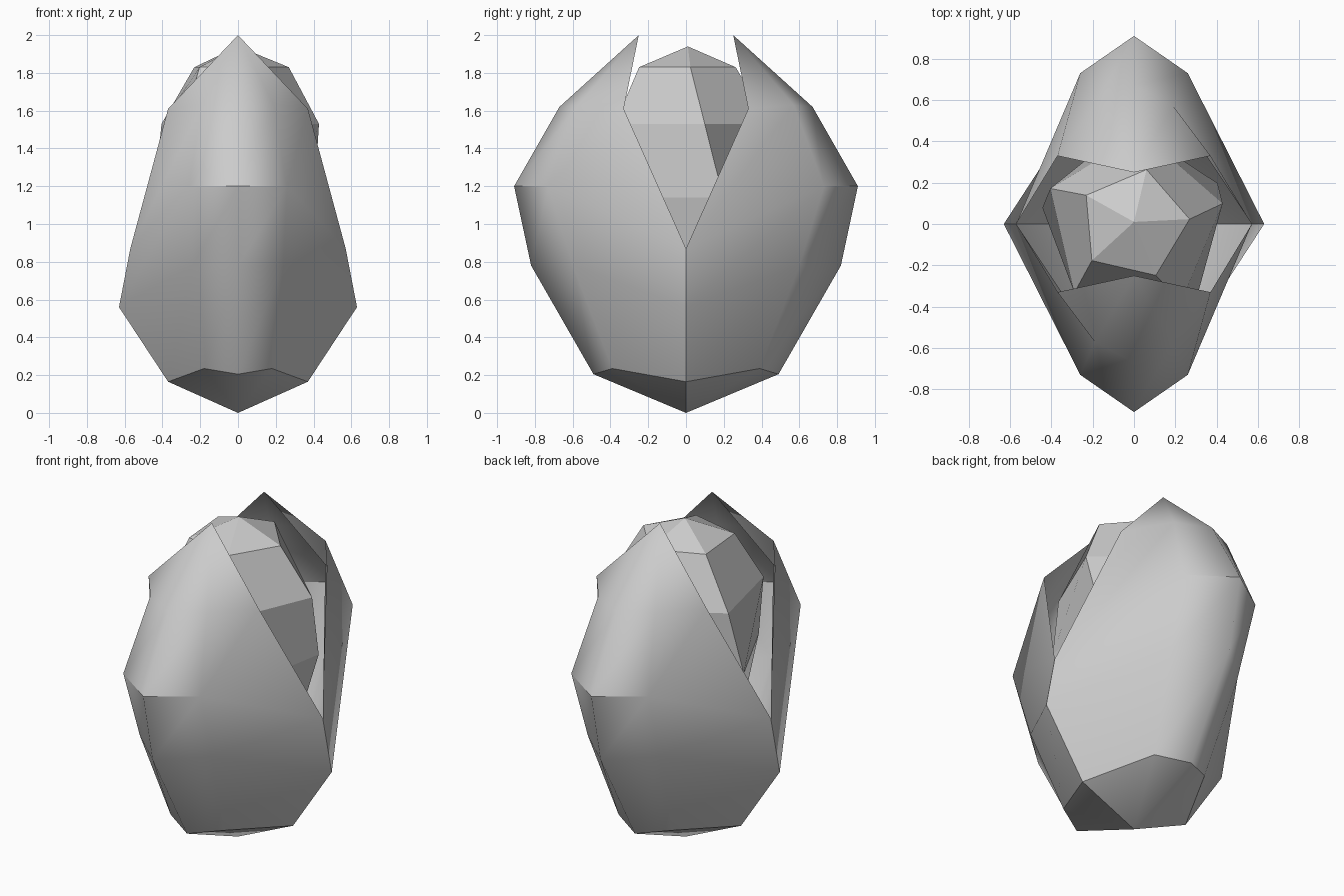
import bpy, bmesh
from math import sin, cos, radians, pi

if "Cube" in bpy.data.objects:
    bpy.data.objects.remove(bpy.data.objects["Cube"])


def finish(bm, name):
    mesh = bpy.data.meshes.new(name)
    bm.to_mesh(mesh)
    bm.free()
    obj = bpy.data.objects.new(name, mesh)
    bpy.context.collection.objects.link(obj)
    return obj


def loft(bm, top, rings, bottom, closed):
    """Skin rings of points between two pole points, faces outward."""
    t, b = bm.verts.new(top), bm.verts.new(bottom)
    rows = [[bm.verts.new(p) for p in ring] for ring in rings]
    n = len(rows[0])
    for i in range(n if closed else n - 1):
        j = (i + 1) % n
        bm.faces.new((t, rows[0][i], rows[0][j]))
        for up, low in zip(rows, rows[1:]):
            bm.faces.new((up[j], up[i], low[i], low[j]))
        bm.faces.new((b, rows[-1][j], rows[-1][i]))
    return rows


# Pod shell: each row is centre, shoulder and side-edge point, mirrored in x
half_rows = [
    [(0, .67, 1.62), (.19, .57, 1.63), (.37, .33, 1.61)],
    [(0, .91, 1.20), (.26, .73, 1.20), (.57, 0, .87)],
    [(0, .82, .78), (.24, .60, .78), (.63, 0, .56)],
    [(0, .49, .205), (.18, .39, .235), (.37, 0, .165)],
]


def shell(name, angle):
    bm = bmesh.new()
    rings = [r[::-1] + [(-x, y, z) for x, y, z in r[1:]] for r in half_rows]
    rows = loft(bm, (0, .25, 2), rings, (0, 0, 0), False)
    for f in bm.faces:
        f.smooth = True
    # Crisp folds: whole base rim, and the belly line of the middle strip
    for row, span in ((rows[3], range(4)), (rows[1], range(1, 3))):
        for i in span:
            bm.edges.get((row[i], row[i + 1])).smooth = False
    obj = finish(bm, name)
    obj.rotation_euler.z = angle
    return obj


shell("back_shell", 0)
shell("front_shell", pi)

# Inner bud: five-sided, gently twisting ellipsoid (radius, height, twist)
bud_rings = [(.27, 1.83, 5), (.44, 1.53, 13), (.45, 1.14, 26),
             (.36, .80, 36), (.20, .58, 44)]
bm = bmesh.new()
rings = [[(r * cos(radians(a + 72 * k)), r * sin(radians(a + 72 * k)), z)
          for k in range(5)] for r, z, a in bud_rings]
loft(bm, (0, .01, 1.94), rings, (0, 0, .48), True)
finish(bm, "inner_bud")
